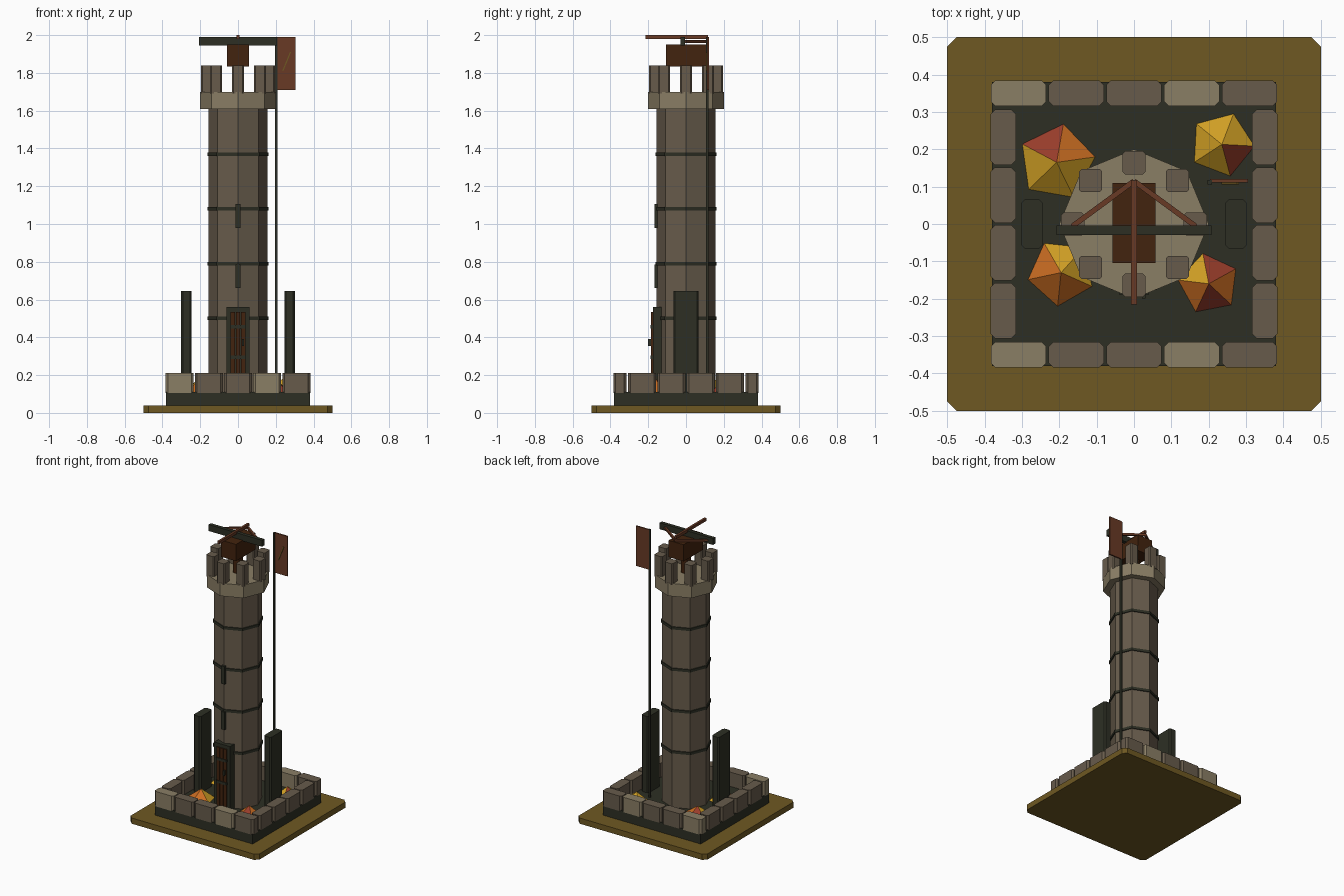
import bpy, bmesh, math
from mathutils import Vector

if "Cube" in bpy.data.objects:
    bpy.data.objects.remove(bpy.data.objects["Cube"])


def material(name, r, g, b):
    lin = [((c / 255 + 0.055) / 1.055) ** 2.4 for c in (r, g, b)]
    m = bpy.data.materials.new(name)
    m.diffuse_color = (*lin, 1)
    m.use_nodes = True
    m.node_tree.nodes["Principled BSDF"].inputs["Base Color"].default_value = m.diffuse_color
    return m


OLIVE = material("olive ground", 110, 88, 34)
DARK = material("dark iron", 45, 47, 36)
LIGHT = material("light stone", 138, 126, 101)
STONE = material("stone", 103, 91, 75)
BROWN = material("dark wood", 66, 35, 14)
WOOD = material("red brown wood", 104, 58, 37)
YELLOW = material("yellow leaves", 212, 162, 37)
ORANGE = material("orange leaves", 204, 110, 34)
RED = material("red leaves", 152, 60, 42)


def finish(name, bm, *mats):
    bmesh.ops.recalc_face_normals(bm, faces=bm.faces)
    me = bpy.data.meshes.new(name)
    bm.to_mesh(me)
    bm.free()
    for m in mats:
        me.materials.append(m)
    ob = bpy.data.objects.new(name, me)
    bpy.context.collection.objects.link(ob)
    return ob


def prism(name, pts, z0, z1, mat):
    """Vertical prism over a plan outline."""
    bm = bmesh.new()
    lo = [bm.verts.new((x, y, z0)) for x, y in pts]
    hi = [bm.verts.new((x, y, z1)) for x, y in pts]
    bm.faces.new(lo)
    bm.faces.new(hi)
    n = len(pts)
    for i in range(n):
        j = (i + 1) % n
        bm.faces.new((lo[i], lo[j], hi[j], hi[i]))
    return finish(name, bm, mat)


def block(name, x0, x1, y0, y1, z0, z1, mat, c=0.0):
    """Box with optional chamfered vertical edges."""
    if c == 0:
        pts = [(x0, y0), (x1, y0), (x1, y1), (x0, y1)]
    else:
        pts = [(x0 + c, y0), (x1 - c, y0), (x1, y0 + c), (x1, y1 - c),
               (x1 - c, y1), (x0 + c, y1), (x0, y1 - c), (x0, y0 + c)]
    return prism(name, pts, z0, z1, mat)


def octagon(name, r, z0, z1, mat):
    pts = [(r * math.cos(i * math.pi / 4), r * math.sin(i * math.pi / 4)) for i in range(8)]
    return prism(name, pts, z0, z1, mat)


def beam(name, a, b, w, h, mat):
    """Square bar between two points."""
    a, b = Vector(a), Vector(b)
    bm = bmesh.new()
    bmesh.ops.create_cube(bm, size=1)
    bmesh.ops.scale(bm, vec=(w, h, (b - a).length), verts=bm.verts)
    ob = finish(name, bm, mat)
    ob.rotation_mode = 'QUATERNION'
    ob.rotation_quaternion = (b - a).to_track_quat('Z', 'Y')
    ob.location = (a + b) / 2
    return ob


# ground plate and plinth
block("ground_plate", -0.5, 0.5, -0.5, 0.5, 0, 0.04, OLIVE, 0.025)
block("plinth", -0.38, 0.38, -0.38, 0.38, 0.04, 0.11, DARK)

# low wall of stone blocks
for s, side in ((-1, "front"), (1, "back")):
    for i in range(5):
        cx = (i - 2) * 0.1545
        block(f"{side}_wall_block_{i}", cx - 0.074, cx + 0.074, s * 0.35 - 0.034, s * 0.35 + 0.034,
              0.105, 0.21, LIGHT if i in (0, 3) else STONE, 0.012)
for s, side in ((-1, "left"), (1, "right")):
    for i in range(4):
        cy = (i - 1.5) * 0.1545
        block(f"{side}_wall_block_{i}", s * 0.35 - 0.034, s * 0.35 + 0.034, cy - 0.074, cy + 0.074,
              0.105, 0.21, STONE, 0.012)

# tower shaft, iron bands, crown and merlons
octagon("tower_shaft", 0.155, 0.11, 1.62, STONE)
for i in range(4):
    z = 0.50 + i * 0.29
    octagon(f"iron_band_{i}", 0.162, z - 0.009, z + 0.009, DARK)
octagon("crown", 0.2, 1.61, 1.70, LIGHT)
for i in range(8):
    a = i * math.pi / 4
    x, y = 0.164 * math.cos(a), 0.164 * math.sin(a)
    block(f"merlon_{i}", x - 0.031, x + 0.031, y - 0.031, y + 0.031, 1.69, 1.84, STONE, 0.007)

# arrow slits
for i, z in enumerate((0.66, 0.98)):
    block(f"arrow_slit_{i}", -0.013, 0.013, -0.168, -0.14, z, z + 0.125, DARK)

# door with planks, straps and handle
block("door_frame", -0.062, 0.062, -0.176, -0.12, 0.11, 0.56, DARK)
for i in range(3):
    cx = (i - 1) * 0.027
    block(f"door_plank_{i}", cx - 0.0115, cx + 0.0115, -0.184, -0.17, 0.11, 0.535, BROWN)
for i, z in enumerate((0.295, 0.455)):
    block(f"door_strap_{i}", -0.04, 0.04, -0.189, -0.175, z - 0.009, z + 0.009, DARK)
block("door_handle", 0.021, 0.031, -0.2, -0.18, 0.355, 0.39, DARK)

# tall side slabs
for s, side in ((-1, "left"), (1, "right")):
    block(f"{side}_slab", s * 0.273 - 0.028, s * 0.273 + 0.028, -0.067, 0.067, 0.1, 0.645, DARK, 0.01)

# leaf piles: five-sided cones, one leaf colour per face
piles = [(-0.207, 0.165, 0.107, 8, (1, 2, 0, 0, 0)),
         (0.235, 0.213, 0.09, -3, (0, 0, 0, 0, 2)),
         (-0.195, -0.13, 0.093, 48, (0, 1, 1, 1, 0)),
         (0.200, -0.16, 0.085, 29, (2, 0, 1, 2, 1))]
for k, (cx, cy, r, start, cols) in enumerate(piles):
    bm = bmesh.new()
    ring = []
    for i in range(5):
        a = math.radians(start + 72 * i)
        ring.append(bm.verts.new((cx + r * math.cos(a), cy + r * math.sin(a), 0.108)))
    tip = bm.verts.new((cx, cy, 0.18))
    bm.faces.new(ring)
    for i in range(5):
        bm.faces.new((ring[i], ring[(i + 1) % 5], tip)).material_index = cols[i]
    finish(f"leaf_pile_{k}", bm, YELLOW, ORANGE, RED)

# flag pole and banner with a slanted mark on both faces
beam("flag_pole", (0.203, 0.112, 0.1), (0.203, 0.112, 1.99), 0.012, 0.012, DARK)
block("banner", 0.203, 0.305, 0.111, 0.121, 1.71, 1.99, WOOD)
beam("banner_mark", (0.237, 0.109, 1.81), (0.278, 0.109, 1.91), 0.006, 0.006, OLIVE)

# roof ballista
block("ballista_post", -0.022, 0.022, -0.022, 0.022, 1.69, 1.84, BROWN)
block("ballista_body", -0.058, 0.058, -0.105, 0.11, 1.833, 1.95, BROWN)
block("ballista_bow", -0.207, 0.207, -0.029, -0.004, 1.945, 1.99, DARK)
for s, side in ((-1, "left"), (1, "right")):
    beam(f"{side}_bow_string", (s * 0.165, -0.006, 1.966), (0, 0.115, 1.966), 0.014, 0.014, WOOD)
block("ballista_bolt", -0.008, 0.008, -0.215, 0.117, 1.98, 2.0, WOOD)
